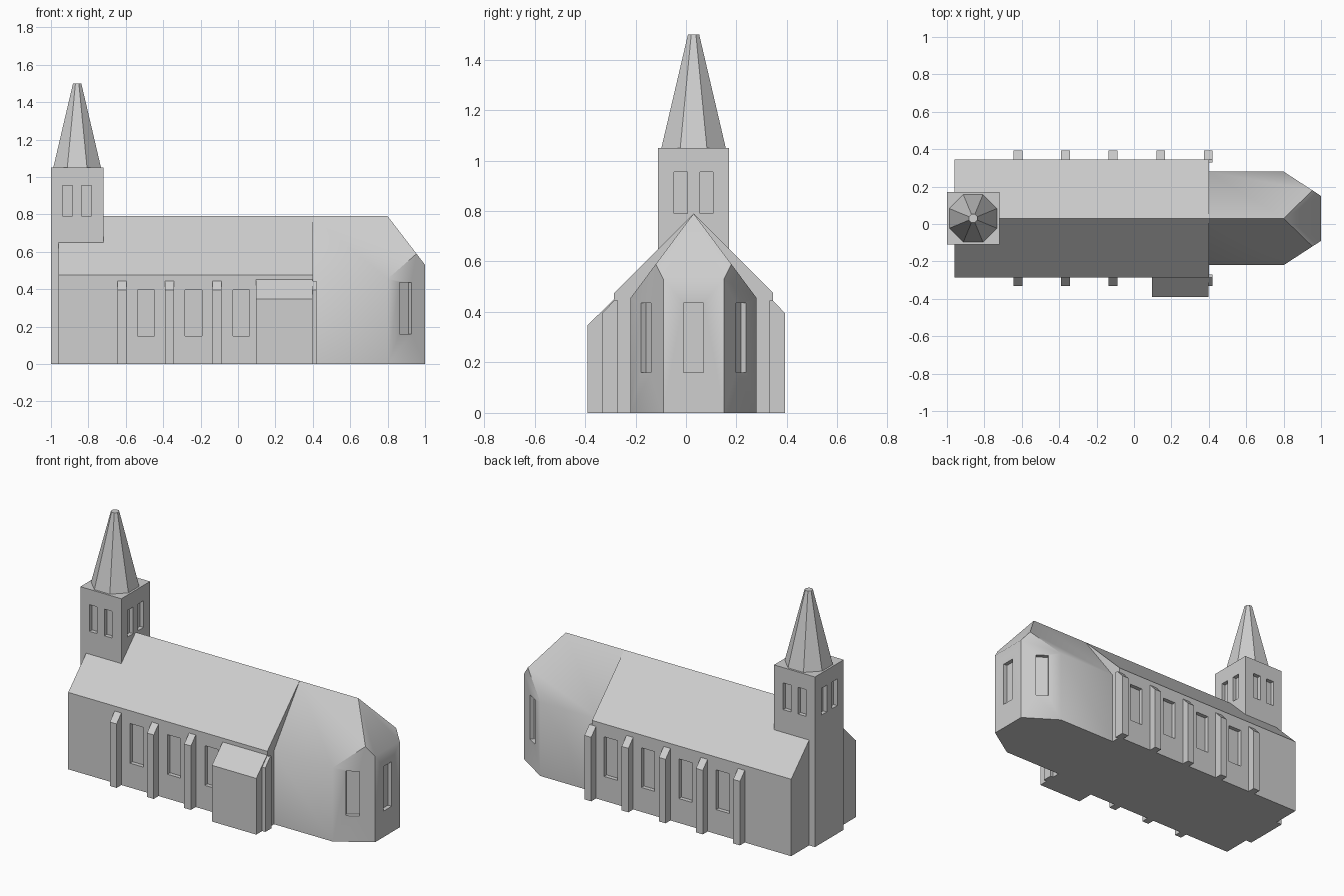
import bpy, bmesh, math
from mathutils import Vector, Matrix

if "Cube" in bpy.data.objects:
    bpy.data.objects.remove(bpy.data.objects["Cube"])

YC = 0.03            # long axis of the church
TX = -0.86           # tower centre
stone = bpy.data.materials.new("light_grey_stone")
stone.diffuse_color = (0.62, 0.62, 0.62, 1)
stone.use_nodes = True
stone.node_tree.nodes["Principled BSDF"].inputs["Base Color"].default_value = stone.diffuse_color


def finish(name, bm):
    bmesh.ops.recalc_face_normals(bm, faces=bm.faces[:])
    me = bpy.data.meshes.new(name)
    bm.to_mesh(me)
    bm.free()
    me.materials.append(stone)
    ob = bpy.data.objects.new(name, me)
    bpy.context.collection.objects.link(ob)
    return ob


def add_prism(bm, profile, x0, x1):
    """Extrude a (y, z) profile along x."""
    a = [bm.verts.new((x0, y, z)) for y, z in profile]
    b = [bm.verts.new((x1, y, z)) for y, z in profile]
    bm.faces.new(a)
    bm.faces.new(b[::-1])
    n = len(a)
    for i in range(n):
        j = (i + 1) % n
        bm.faces.new((a[i], b[i], b[j], a[j]))


def add_box(bm, centre, size, angle=0.0):
    m = Matrix.Translation(centre) @ Matrix.Rotation(angle, 4, 'Z') @ Matrix.Diagonal((*size, 1))
    bmesh.ops.create_cube(bm, size=1, matrix=m)


def recess(ob, boxes):
    """Cut window niches; each box is (centre, size, angle)."""
    bm = bmesh.new()
    for c, s, a in boxes:
        add_box(bm, c, s, a)
    cutter = finish(ob.name + "_cutter", bm)
    mod = ob.modifiers.new("windows", 'BOOLEAN')
    mod.operation = 'DIFFERENCE'
    mod.solver = 'EXACT'
    mod.object = cutter
    dg = bpy.context.evaluated_depsgraph_get()
    me = bpy.data.meshes.new_from_object(ob.evaluated_get(dg))
    ob.modifiers.clear()
    ob.data = me
    bpy.data.objects.remove(cutter)


def smooth(ob):
    ob.data.shade_smooth()
    ob.data.set_sharp_from_angle(angle=math.radians(40))


def gable(half, eave, ridge):
    return [(YC - half, 0), (YC + half, 0), (YC + half, eave), (YC, ridge), (YC - half, eave)]


D = 0.05  # cutter thickness, half of it sinks into the wall

# Nave with four windows on each side
bm = bmesh.new()
add_prism(bm, gable(0.315, 0.475, 0.79), -0.96, 0.40)
nave = finish("nave", bm)
recess(nave, [((-0.4925 + 0.255 * i, YC + s * 0.315, 0.273), (0.09, D, 0.245), 0)
              for i in range(4) for s in (-1, 1)])

# Choir: gabled prism trimmed to a three sided apse with hipped end
bm = bmesh.new()
add_prism(bm, gable(0.25, 0.455, 0.79), 0.395, 1.0)
for co, no in (((0.8, YC - 0.25, 0), (0.13, -0.2, 0)),
               ((0.8, YC + 0.25, 0), (0.13, 0.2, 0)),
               ((0.8, YC, 0.79), (0.26, 0, 0.2))):
    bmesh.ops.bisect_plane(bm, geom=bm.verts[:] + bm.edges[:] + bm.faces[:], dist=1e-5,
                           plane_co=co, plane_no=Vector(no).normalized(), clear_outer=True)
    bmesh.ops.holes_fill(bm, edges=[e for e in bm.edges if e.is_boundary])
choir = finish("choir_and_apse", bm)
slant = math.atan2(0.13, 0.2)
recess(choir, [((1.0, YC, 0.298), (D, 0.08, 0.275), 0)] +
       [((0.895, YC + s * 0.18825, 0.298), (0.075, D, 0.275), -s * slant) for s in (-1, 1)])

# Buttresses with sloping tops (the porch takes the place of one)
bm = bmesh.new()
for i in range(5):
    x = -0.62 + 0.254 * i
    for s in (-1, 1):
        if s < 0 and i == 3:
            continue
        prof = [(YC + s * d, z) for d, z in ((0.30, 0), (0.362, 0), (0.362, 0.395), (0.315, 0.445), (0.30, 0.445))]
        add_prism(bm, prof, x - 0.023, x + 0.023)
buttresses = finish("buttresses", bm)

# Lean-to porch
bm = bmesh.new()
add_prism(bm, [(-0.27, 0), (-0.39, 0), (-0.39, 0.347), (-0.285, 0.451), (-0.27, 0.451)], 0.095, 0.398)
porch = finish("side_porch", bm)

# Tower with paired openings on every side
bm = bmesh.new()
add_box(bm, (TX, YC, 0.525), (0.28, 0.28, 1.05))
tower = finish("tower", bm)
cuts = []
for k in range(4):
    a = k * math.pi / 2
    for o in (-0.051, 0.051):
        p = Matrix.Rotation(a, 3, 'Z') @ Vector((o, -0.14, 0))
        cuts.append(((TX + p.x, YC + p.y, 0.873), (0.053, D, 0.165), a))
recess(tower, cuts)

# Octagonal spire
bm = bmesh.new()
bmesh.ops.create_cone(bm, cap_ends=True, segments=8, radius1=0.138, radius2=0.024, depth=0.45,
                      matrix=Matrix.Translation((TX, YC, 1.275)) @ Matrix.Rotation(math.pi / 8, 4, 'Z'))
spire = finish("spire", bm)

for ob in (nave, choir, buttresses, porch, tower, spire):
    smooth(ob)
